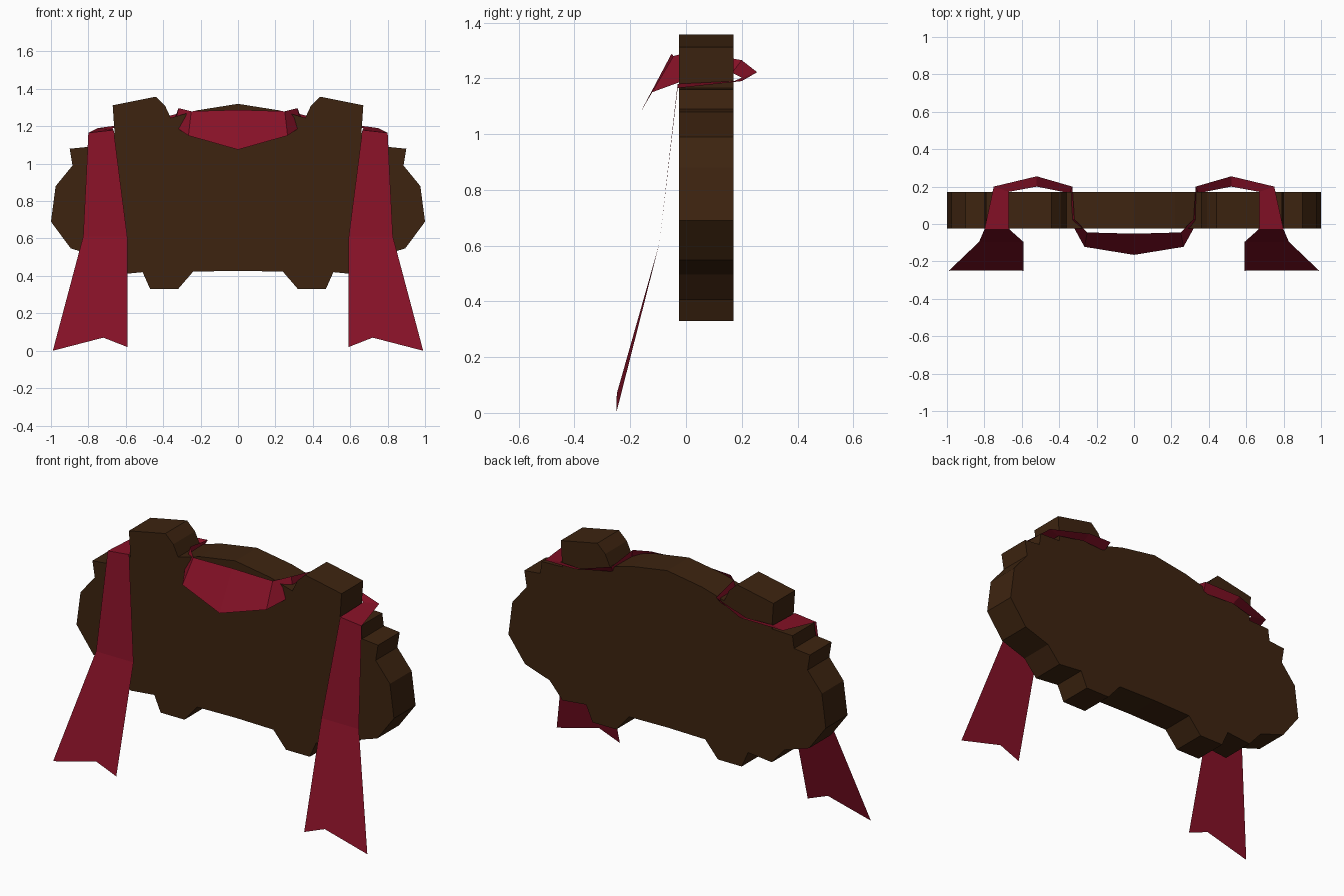
import bpy, bmesh

if "Cube" in bpy.data.objects:
    bpy.data.objects.remove(bpy.data.objects["Cube"])


def material(name, rgb):
    m = bpy.data.materials.new(name)
    m.diffuse_color = (*rgb, 1)
    m.use_nodes = True
    m.node_tree.nodes["Principled BSDF"].inputs["Base Color"].default_value = m.diffuse_color
    return m


brown = material("dark_brown", (0.047, 0.0175, 0.0052))
crimson = material("crimson", (0.24, 0.0056, 0.020))


def add_object(name, bm, mat):
    me = bpy.data.meshes.new(name)
    bm.to_mesh(me)
    bm.free()
    me.materials.append(mat)
    ob = bpy.data.objects.new(name, me)
    bpy.context.collection.objects.link(ob)
    return ob


# Body board: right half outline (x, z) mirrored, then extruded in depth
half = [(0, 1.32), (0.22, 1.285), (0.36, 1.245), (0.39, 1.31), (0.44, 1.358),
        (0.67, 1.312), (0.66, 1.165), (0.79, 1.16), (0.80, 1.09), (0.90, 1.08),
        (0.885, 0.99), (0.975, 0.88), (1.0, 0.69), (0.895, 0.548),
        (0.74, 0.497), (0.66, 0.405), (0.51, 0.42), (0.47, 0.33),
        (0.32, 0.33), (0.24, 0.423), (0, 0.427)]
outline = half + [(-x, z) for x, z in reversed(half[1:-1])]
bm = bmesh.new()
front = bm.faces.new([bm.verts.new((x, -0.025, z)) for x, z in outline])
new = bmesh.ops.extrude_face_region(bm, geom=[front], use_keep_orig=True)["geom"]
bmesh.ops.translate(bm, vec=(0, 0.195, 0),
                    verts=[v for v in new if isinstance(v, bmesh.types.BMVert)])
bmesh.ops.recalc_face_normals(bm, faces=bm.faces)
add_object("body_board", bm, brown)


# Ribbon: pairs of edge points joined into thin strips, both sides
def ribbon(name, pairs, notch=None):
    bm = bmesh.new()
    for s in (1, -1):
        rows = [[bm.verts.new((s * x, y, z)) for x, y, z in p] for p in pairs]
        for i, (a, b) in enumerate(zip(rows, rows[1:])):
            loop = [a[0], b[0], b[1], a[1]]
            if notch and i == len(rows) - 2:      # forked ribbon end
                x, y, z = notch
                loop.insert(2, bm.verts.new((s * x, y, z)))
            bm.faces.new(loop if s == 1 else loop[::-1])
    bmesh.ops.remove_doubles(bm, verts=bm.verts, dist=0.0005)
    return add_object(name, bm, crimson)


# Draped neck scarf: front centre to the inside of the shoulders
ribbon("neck_scarf", [
    [(0, -0.165, 1.075), (0, -0.052, 1.288)],
    [(0.265, -0.122, 1.15), (0.25, -0.045, 1.28)],
    [(0.34, 0.015, 1.20), (0.318, 0.025, 1.297)],
    [(0.345, 0.165, 1.22), (0.33, 0.20, 1.265)]])

# Shoulder loops behind the board
ribbon("shoulder_loops", [
    [(0.345, 0.165, 1.22), (0.33, 0.20, 1.265)],
    [(0.52, 0.20, 1.202), (0.52, 0.255, 1.222)],
    [(0.67, 0.172, 1.19), (0.75, 0.20, 1.19)],
    [(0.665, -0.03, 1.18), (0.80, -0.03, 1.165)]])

# Hanging tails with forked ends
ribbon("hanging_tails", [
    [(0.665, -0.03, 1.18), (0.80, -0.03, 1.165)],
    [(0.592, -0.095, 0.61), (0.828, -0.095, 0.61)],
    [(0.592, -0.25, 0.02), (0.99, -0.25, 0.0)]], notch=(0.72, -0.248, 0.07))
